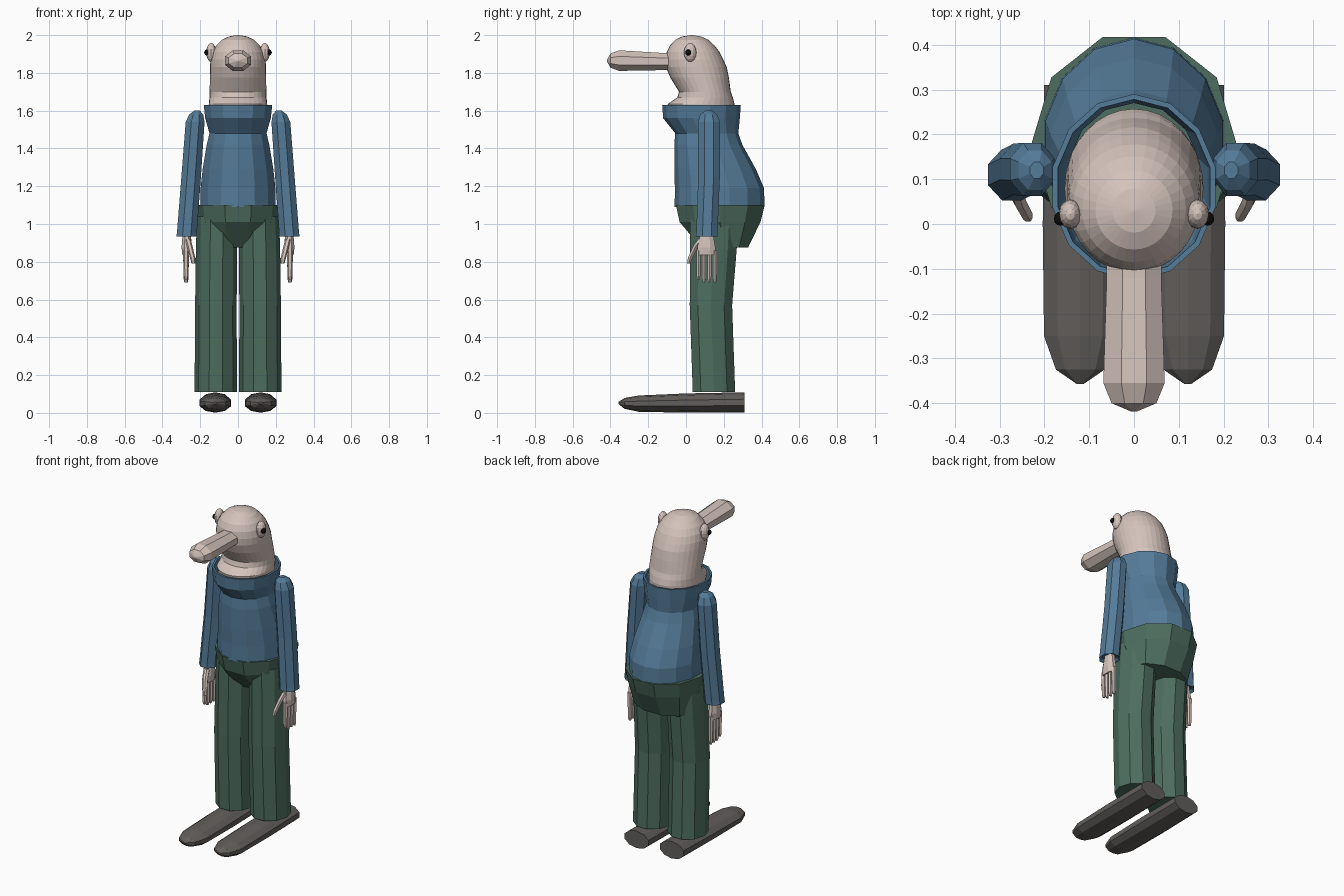
import bpy, bmesh, math


def material(name, rgb):
    m = bpy.data.materials.new(name)
    m.diffuse_color = (*rgb, 1)
    return m


SKIN = material("skin", (0.66, 0.55, 0.50))
BLUE = material("blue_sweater", (0.09, 0.20, 0.32))
GREEN = material("green_trousers", (0.075, 0.155, 0.115))
GREY = material("grey_shoe", (0.12, 0.112, 0.105))
BLACK = material("black_pupil", (0.004, 0.004, 0.004))


def loft(name, mat, sections, sides, axis="Z", phase=0.0, caps=True, side=1):
    """Skin rings (x, y, z, radius_u, radius_v); rings lie across the given axis."""
    bm = bmesh.new()
    rings = []
    for x, y, z, ru, rv in sections:
        ring = []
        for k in range(sides):
            a = phase + 2 * math.pi * k / sides
            u, v = ru * math.cos(a), rv * math.sin(a)
            p = (x + u, y + v, z) if axis == "Z" else (x + u, y, z + v)
            ring.append(bm.verts.new((p[0] * side, p[1], p[2])))
        rings.append(ring)
    for a, b in zip(rings, rings[1:]):
        for k in range(sides):
            n = (k + 1) % sides
            bm.faces.new((a[k], a[n], b[n], b[k]))
    if caps:
        bm.faces.new(rings[0][::-1])
        bm.faces.new(rings[-1])
        bmesh.ops.recalc_face_normals(bm, faces=bm.faces)
    mesh = bpy.data.meshes.new(name)
    bm.to_mesh(mesh)
    bm.free()
    mesh.materials.append(mat)
    ob = bpy.data.objects.new(name, mesh)
    bpy.context.collection.objects.link(ob)
    return ob


def ball(name, mat, loc, scale, segments=12, rings=8):
    bpy.ops.mesh.primitive_uv_sphere_add(segments=segments, ring_count=rings, radius=1, location=loc)
    ob = bpy.context.object
    ob.name = name
    ob.scale = scale
    ob.data.materials.append(mat)
    return ob


# Sweater body with an open, folded-in collar
loft("sweater", BLUE, [
    (0, 0.178, 1.09, 0.205, 0.238),
    (0, 0.177, 1.19, 0.203, 0.236),
    (0, 0.154, 1.29, 0.192, 0.216),
    (0, 0.118, 1.42, 0.170, 0.180),
    (0, 0.110, 1.48, 0.155, 0.167),
    (0, 0.082, 1.56, 0.178, 0.203),
    (0, 0.082, 1.63, 0.186, 0.208),
    (0, 0.082, 1.63, 0.174, 0.196),
    (0, 0.085, 1.56, 0.168, 0.190),
    (0, 0.110, 1.48, 0.148, 0.160),
], 14, phase=math.pi / 2, caps=False)

# Seat of the trousers
loft("trouser_seat", GREEN, [
    (0, 0.205, 0.875, 0.19, 0.130),
    (0, 0.180, 1.01, 0.215, 0.225),
    (0, 0.182, 1.10, 0.228, 0.247),
], 10)

# Head with a pinched throat and domed crown
loft("head", SKIN, [
    (0, 0.090, 1.52, 0.150, 0.160),
    (0, 0.080, 1.635, 0.155, 0.177),
    (0, 0.101, 1.67, 0.151, 0.147),
    (0, 0.100, 1.70, 0.150, 0.137),
    (0, 0.072, 1.775, 0.149, 0.155),
    (0, 0.055, 1.83, 0.148, 0.161),
    (0, 0.045, 1.87, 0.146, 0.153),
    (0, 0.038, 1.91, 0.136, 0.140),
    (0, 0.033, 1.945, 0.116, 0.118),
    (0, 0.031, 1.975, 0.086, 0.088),
    (0, 0.030, 1.993, 0.048, 0.049),
    (0, 0.030, 2.0, 0.004, 0.004),
], 32)

# Long beak
loft("beak", SKIN, [
    (0, -0.03, 1.86, 0.066, 0.048),
    (0, -0.12, 1.86, 0.066, 0.049),
    (0, -0.355, 1.865, 0.074, 0.059),
    (0, -0.40, 1.865, 0.054, 0.040),
    (0, -0.418, 1.865, 0.008, 0.006),
], 8, axis="Y", phase=math.pi / 8)

for side, label in ((1, "right"), (-1, "left")):
    # Eyes
    ball(label + "_eye", SKIN, (side * 0.142, 0.022, 1.908), (0.026, 0.033, 0.050))
    ball(label + "_pupil", BLACK, (side * 0.164, 0.012, 1.908), (0.015, 0.016, 0.016))

    # Trouser leg
    loft(label + "_trouser_leg", GREEN, [
        (0.118, 0.148, 0.11, 0.112, 0.118),
        (0.117, 0.132, 0.57, 0.110, 0.118),
        (0.114, 0.145, 0.87, 0.109, 0.130),
        (0.112, 0.150, 1.04, 0.105, 0.135),
    ], 10, side=side)

    # Long flat shoe
    loft(label + "_shoe", GREY, [
        (0.12, 0.31, 0.056, 0.085, 0.053),
        (0.12, 0.0, 0.052, 0.088, 0.051),
        (0.12, -0.25, 0.049, 0.085, 0.043),
        (0.12, -0.325, 0.050, 0.057, 0.029),
        (0.12, -0.357, 0.053, 0.008, 0.006),
    ], 10, axis="Y", phase=math.pi / 10, side=side)

    # Sleeve with rounded shoulder and hollow-looking cuff
    loft(label + "_sleeve", BLUE, [
        (0.272, 0.110, 0.95, 0.040, 0.042),
        (0.272, 0.110, 0.935, 0.058, 0.062),
        (0.270, 0.111, 0.96, 0.057, 0.061),
        (0.248, 0.122, 1.25, 0.056, 0.062),
        (0.227, 0.122, 1.54, 0.054, 0.064),
        (0.221, 0.120, 1.58, 0.040, 0.048),
        (0.217, 0.120, 1.60, 0.016, 0.020),
    ], 8, phase=math.pi / 8, side=side)

    # Palm
    loft(label + "_palm", SKIN, [
        (0.274, 0.108, 0.835, 0.022, 0.054),
        (0.273, 0.108, 0.875, 0.028, 0.052),
        (0.270, 0.110, 0.96, 0.024, 0.034),
    ], 8, phase=math.pi / 8, side=side)

    # Four fingers
    for i in range(4):
        y = 0.066 + 0.029 * i
        tip = 0.705 if i == 0 else 0.69
        loft(label + "_finger", SKIN, [
            (0.275, y, tip, 0.009, 0.007),
            (0.275, y, tip + 0.02, 0.013, 0.011),
            (0.275, y, 0.86, 0.016, 0.013),
        ], 6, side=side)

    # Thumb
    loft(label + "_thumb", SKIN, [
        (0.236, 0.014, 0.79, 0.010, 0.010),
        (0.240, 0.022, 0.82, 0.014, 0.014),
        (0.255, 0.050, 0.88, 0.015, 0.016),
        (0.265, 0.080, 0.92, 0.015, 0.018),
    ], 6, side=side)
